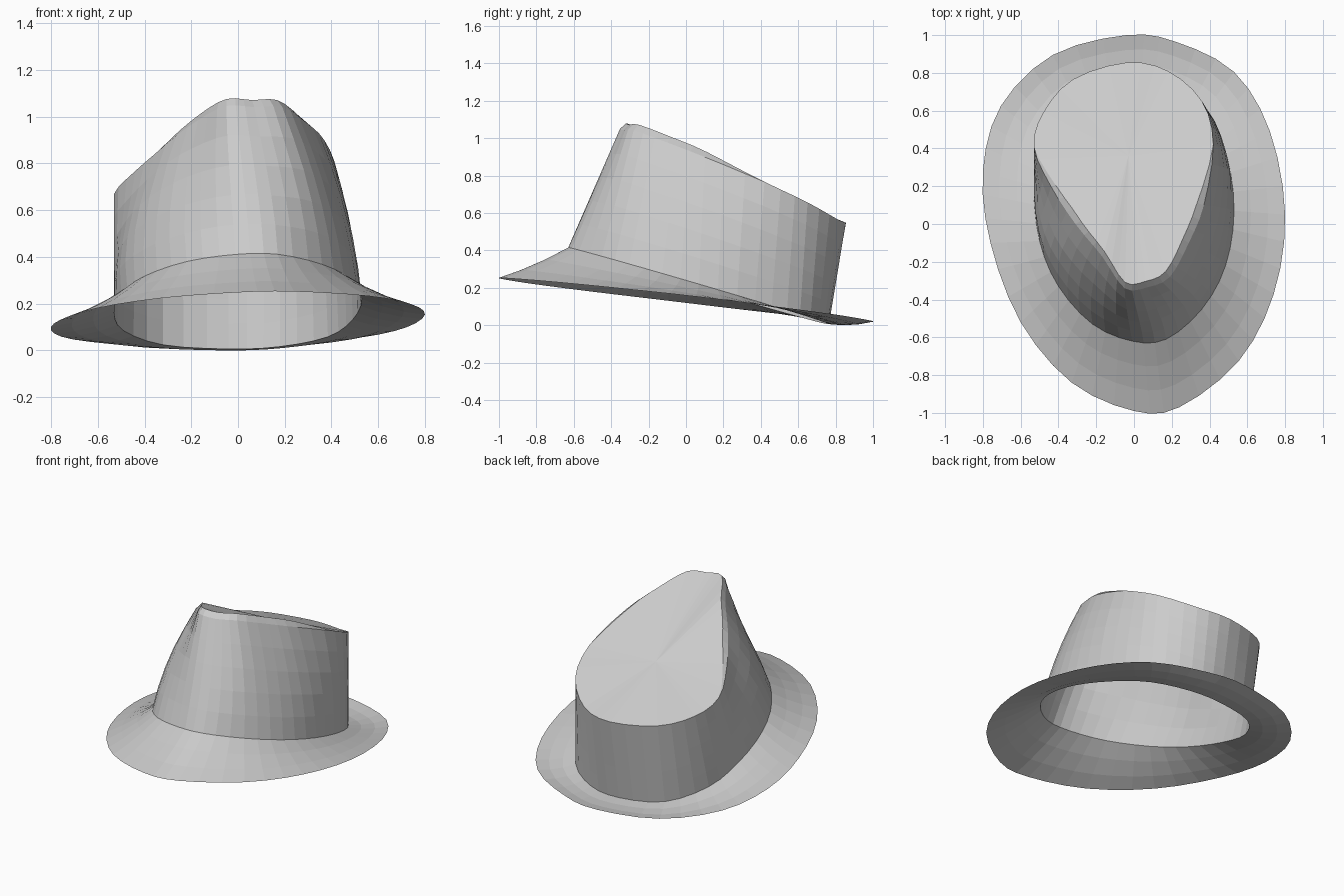
import bpy
from mathutils import Vector

if "Cube" in bpy.data.objects:
    bpy.data.objects.remove(bpy.data.objects["Cube"])

SUB = 3  # segments between neighbouring control points

# Matching control points around the hat, from the back round over +x
OUTER = [(-.04, 1), (.22, .965), (.53, .805), (.72, .49), (.8, .05), (.74, -.37),
         (.555, -.725), (.24, -.97), (0, -.99), (-.33, -.84), (-.6, -.52),
         (-.76, -.1), (-.8, .28), (-.705, .625), (-.43, .895)]
JOIN = [(-.04, .76), (.18, .74), (.385, .61), (.49, .37), (.53, .07), (.485, -.22),
        (.36, -.45), (.17, -.61), (-.01, -.62), (-.22, -.53), (-.4, -.33),
        (-.5, -.09), (-.53, .2), (-.49, .46), (-.32, .68)]
RIM = [(-.04, .855, .56), (.18, .81, .58), (.36, .65, .67), (.42, .42, .78),
       (.37, .1, .94), (.29, -.1, 1.02), (.19, -.28, 1.085), (.07, -.335, 1.085),
       (-.05, -.34, 1.09), (-.17, -.17, 1.03), (-.31, 0, .925), (-.44, .2, .80),
       (-.53, .41, .685), (-.48, .59, .615), (-.325, .765, .575)]


def smooth_loop(pts):
    """Closed Catmull-Rom curve through the points."""
    p, n, out = [Vector(q) for q in pts], len(pts), []
    for i in range(n):
        a, b, c, d = (p[(i + k) % n] for k in (-1, 0, 1, 2))
        for s in range(SUB):
            t = s / SUB
            out.append(0.5 * (2 * b + (c - a) * t + (2 * a - 5 * b + 4 * c - d) * t * t
                              + (3 * b - a - 3 * c + d) * t ** 3))
    return out


def clamp(v):
    return min(1, max(0, v))


def blend(ring_a, ring_b, t, lift=0.0):
    return [a.lerp(b, t) + Vector((0, 0, lift)) for a, b in zip(ring_a, ring_b)]


def wall_ring(t):
    """Crown side at height t, bulging sideways toward the front."""
    ring = blend(join, rim, t)
    for v in ring:
        amount = .025 * clamp((.6 - v.y) / .3) if v.x > 0 else .035 * clamp((.2 - v.y) / .3)
        v.x += amount * 4 * t * (1 - t) * max(-1, min(1, v.x / .25))
    return ring


def loft(name, rings, cap=None):
    """Skin a stack of rings; optionally close the last one to a centre point."""
    n = len(rings[0])
    verts = [v for r in rings for v in r]
    faces = []
    for k in range(len(rings) - 1):
        for i in range(n):
            j = (i + 1) % n
            faces.append((k * n + i, (k + 1) * n + i, (k + 1) * n + j, k * n + j))
    if cap is not None:
        base = (len(rings) - 1) * n
        verts.append(cap)
        faces += [(base + i, len(verts) - 1, base + (i + 1) % n) for i in range(n)]
    mesh = bpy.data.meshes.new(name)
    mesh.from_pydata([tuple(v) for v in verts], [], faces)
    mesh.update()
    obj = bpy.data.objects.new(name, mesh)
    bpy.context.collection.objects.link(obj)
    return obj


# Tilted outer brim edge, steeper crown base, teardrop crown rim
outer = smooth_loop([(x, y, .153 - .11 * y - .01 * max(y, 0) + .025 * x) for x, y in OUTER])
join = smooth_loop([(x, y, .243 - .293 * y + .02 * x) for x, y in JOIN])
rim = smooth_loop(RIM)

# Brim: gently dished sheet
brim = loft("brim", [outer, blend(outer, join, .33, -.01),
                     blend(outer, join, .67, -.01), join])

# Crown: side wall, bevelled edge that fades toward the back, sloped flat top
centre = Vector((-.03, .36, .77))
lip = []
for v in rim:
    w = clamp((.42 - v.y) / .35)
    lip.append(Vector((v.x + (centre.x - v.x) * .1 * w,
                       v.y + (centre.y - v.y) * .045 * w, v.z)))
    v.z -= .03 * w
floor = [[v.lerp(centre, t) for v in lip] for t in (.35, .7)]
crown = loft("crown", [wall_ring(k / 5) for k in range(6)] + [lip] + floor, centre)

# Stand the hat on the ground
low = min(v.co.z for o in (brim, crown) for v in o.data.vertices)
for o in (brim, crown):
    for v in o.data.vertices:
        v.co.z -= low
